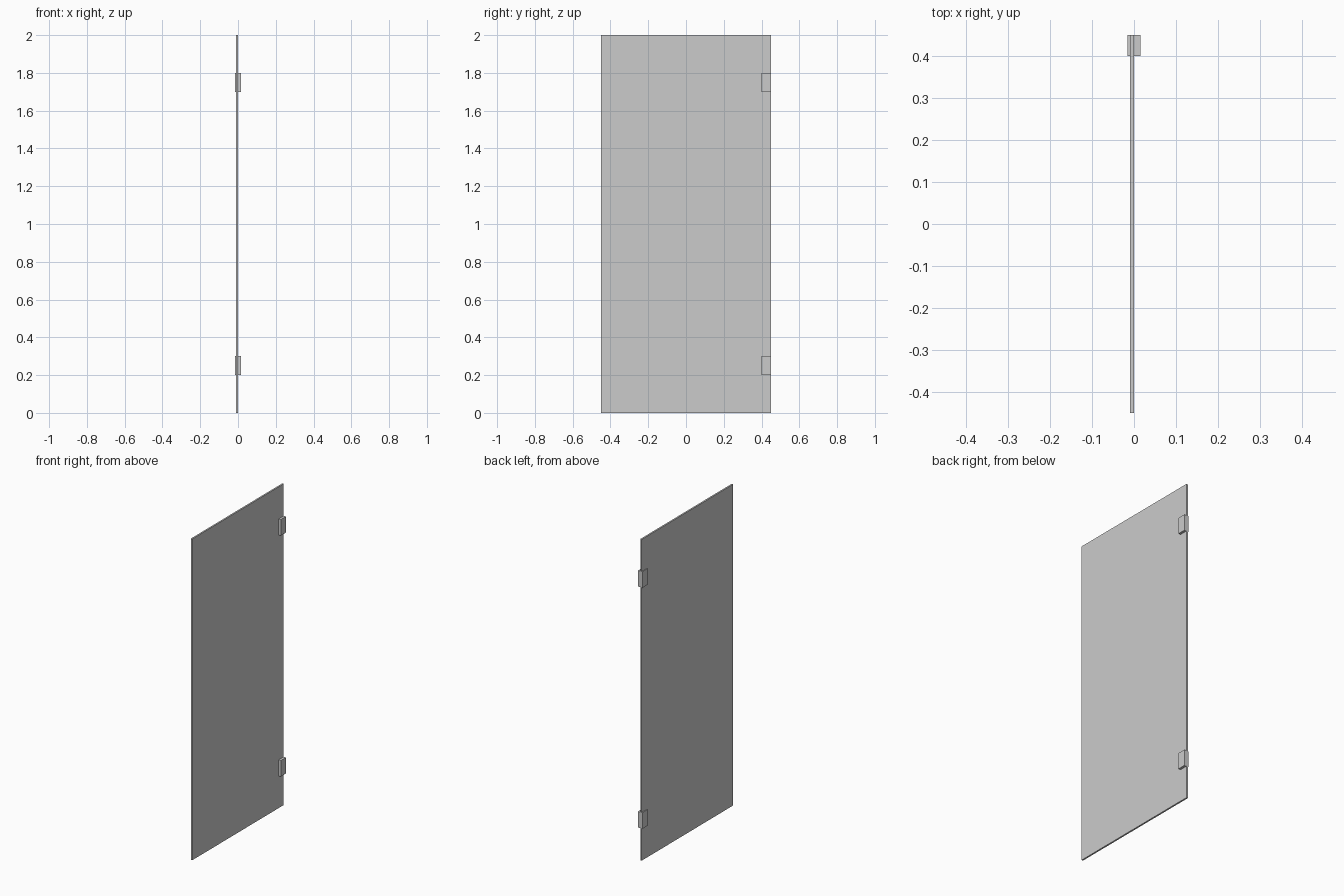
import bpy

if "Cube" in bpy.data.objects:
    bpy.data.objects.remove(bpy.data.objects["Cube"])


def box(name, lo, hi):
    """Axis-aligned box between two corners."""
    bpy.ops.mesh.primitive_cube_add(
        size=1, location=[(a + b) / 2 for a, b in zip(lo, hi)])
    ob = bpy.context.object
    ob.name = name
    ob.scale = [b - a for a, b in zip(lo, hi)]
    bpy.ops.object.transform_apply(location=False, rotation=False, scale=True)
    return ob


# thin door panel
box("door_panel", (-0.01, -0.45, 0), (0, 0.45, 2))

# two hinge blocks gripping the back edge
for name, z in (("lower_hinge", 0.2), ("upper_hinge", 1.7)):
    box(name, (-0.015, 0.4, z), (0.015, 0.45, z + 0.1))
